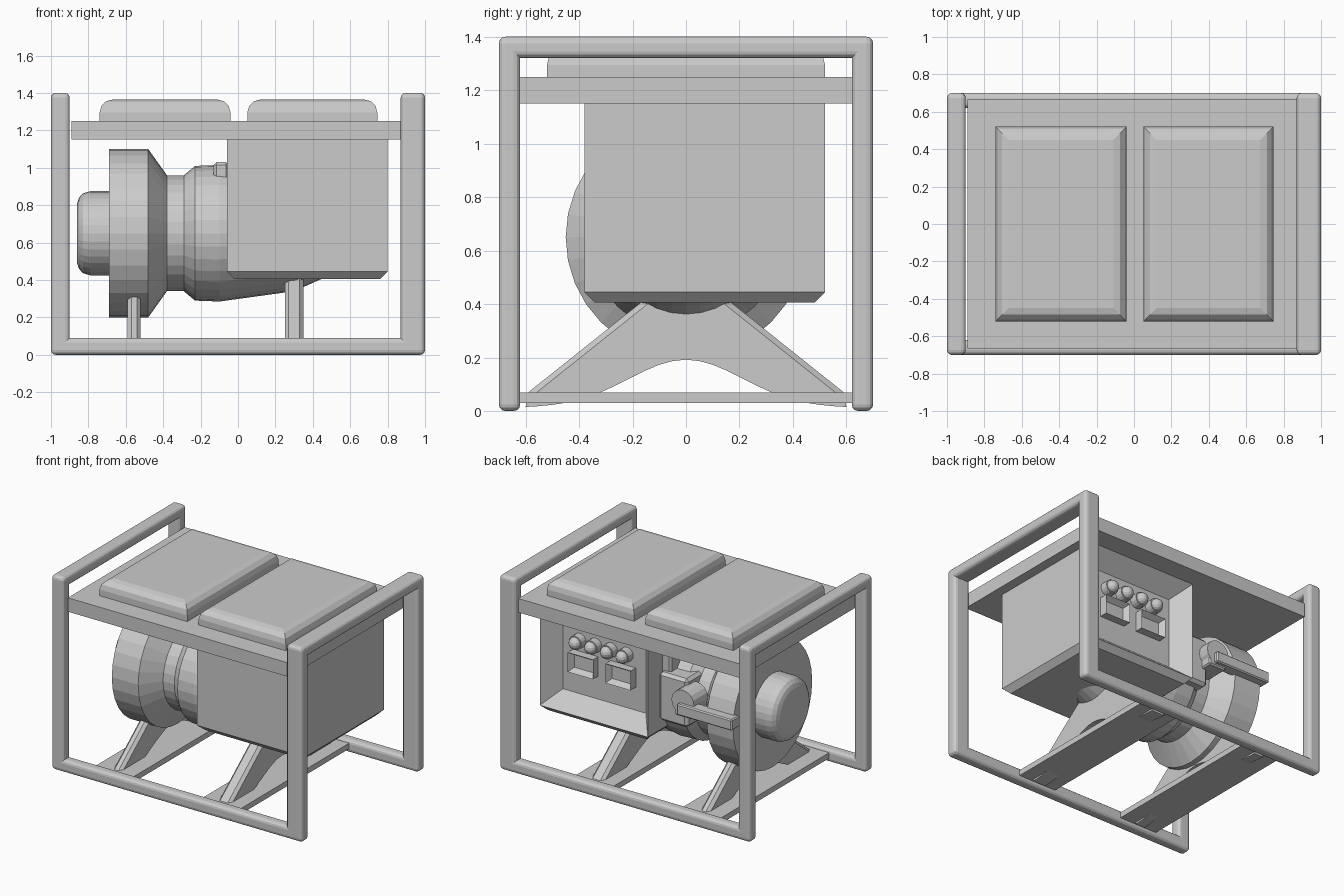
import bpy, bmesh, math
from mathutils import Matrix

if "Cube" in bpy.data.objects:
    bpy.data.objects.remove(bpy.data.objects["Cube"])


def finish(bm, name):
    bmesh.ops.recalc_face_normals(bm, faces=bm.faces[:])
    me = bpy.data.meshes.new(name)
    bm.to_mesh(me)
    bm.free()
    ob = bpy.data.objects.new(name, me)
    bpy.context.collection.objects.link(ob)
    return ob


def box_bm(x0, x1, y0, y1, z0, z1):
    bm = bmesh.new()
    bmesh.ops.create_cube(bm, size=1)
    for v in bm.verts:
        v.co = ((x0, x1)[v.co.x > 0], (y0, y1)[v.co.y > 0], (z0, z1)[v.co.z > 0])
    return bm


def bevel(bm, w, seg, test=lambda e: True):
    edges = [e for e in bm.edges if test(e)]
    bmesh.ops.bevel(bm, geom=edges, offset=w, segments=seg, profile=0.5, affect='EDGES')


def box(name, x0, x1, y0, y1, z0, z1, w=0, seg=1):
    bm = box_bm(x0, x1, y0, y1, z0, z1)
    if w:
        bevel(bm, w, seg)
    return finish(bm, name)


def lathe_x(name, profile, z, n=32):
    # closed solid of revolution about the x axis; profile is (x, radius)
    bm = bmesh.new()
    rings = []
    for x, r in profile:
        rings.append([bm.verts.new((x, r * math.cos(2 * math.pi * i / n),
                                    z + r * math.sin(2 * math.pi * i / n))) for i in range(n)])
    for a, b in zip(rings, rings[1:]):
        for i in range(n):
            j = (i + 1) % n
            bm.faces.new((a[i], a[j], b[j], b[i]))
    bm.faces.new(rings[0])
    bm.faces.new(rings[-1])
    return finish(bm, name)


def inset_face(bm, face, margin, depth):
    bmesh.ops.inset_region(bm, faces=[face], thickness=margin, depth=0, use_even_offset=True)
    for v in face.verts:
        v.co.y -= depth


def back_face(bm):
    bm.faces.ensure_lookup_table()
    bm.normal_update()
    return max((f for f in bm.faces if f.normal.y > 0.9), key=lambda f: f.calc_area())


# Tubular frame: two long rails, four posts, two top handles
for side, s in (("front", -1), ("back", 1)):
    y0, y1 = sorted((s * 0.62, s * 0.7))
    box(side + "_rail", -1, 1, y0, y1, 0, 0.09, 0.025, 3)
    box(side + "_left_post", -1, -0.9, y0, y1, 0, 1.4, 0.025, 3)
    box(side + "_right_post", 0.87, 1, y0, y1, 0, 1.4, 0.025, 3)
box("left_handle", -1, -0.9, -0.7, 0.7, 1.32, 1.4, 0.025, 3)
box("right_handle", 0.87, 1, -0.7, 0.7, 1.32, 1.4, 0.025, 3)

# Top tray with two raised covers
box("top_tray", -0.89, 0.87, -0.665, 0.665, 1.15, 1.25)
for name, x0, x1 in (("left_cover", -0.74, -0.04), ("right_cover", 0.05, 0.745)):
    bm = box_bm(x0, x1, -0.52, 0.52, 1.24, 1.365)
    bevel(bm, 0.07, 3, lambda e: all(v.co.z > 1.3 for v in e.verts))
    finish(bm, name)

# Motor body and end cap
MZ = 0.65
lathe_x("motor_cap", [(-0.86, 0.16), (-0.85, 0.19), (-0.83, 0.213), (-0.79, 0.225), (-0.68, 0.225)], MZ)
lathe_x("motor_body", [(-0.69, 0.45), (-0.48, 0.45), (-0.38, 0.31), (-0.29, 0.31), (-0.23, 0.36),
                       (-0.1, 0.365), (0.3, 0.31), (0.5, 0.22)], MZ)

# Control box with chamfered base and recessed panel
bm = box_bm(-0.06, 0.8, -0.38, 0.52, 0.405, 1.15)
bevel(bm, 0.04, 1, lambda e: all(v.co.z < 0.5 for v in e.verts))
inset_face(bm, back_face(bm), 0.1, 0.12)
finish(bm, "control_box")

# Knobs: short cylinder with a domed end
for i in range(4):
    x = 0.19 + i * 0.125
    bm = bmesh.new()
    bmesh.ops.create_cone(bm, cap_ends=True, segments=16, radius1=0.05, radius2=0.05, depth=0.06,
                          matrix=Matrix.Translation((x, 0.425, 0.93)) @ Matrix.Rotation(math.pi / 2, 4, 'X'))
    bmesh.ops.create_uvsphere(bm, u_segments=16, v_segments=8, radius=0.043,
                              matrix=Matrix.Translation((x, 0.455, 0.93)))
    finish(bm, "knob")

# Outlets with sunken faces
for x in (0.22, 0.52):
    bm = box_bm(x - 0.1, x + 0.1, 0.39, 0.46, 0.71, 0.85)
    inset_face(bm, back_face(bm), 0.025, 0.04)
    finish(bm, "outlet")

# Intake block, coupling and exhaust on the back of the motor
box("intake_block", -0.29, -0.06, 0.0, 0.4, 0.52, 0.87, 0.02)
box("coupling_shroud", -0.13, -0.05, -0.2, 0.36, 0.6, 1.03, 0.015)
box("exhaust_bar", -0.72, -0.28, 0.42, 0.51, 0.66, 0.74, 0.008)
box("exhaust_mount", -0.38, -0.24, 0.3, 0.48, 0.64, 0.76, 0.01)
lathe = bmesh.new()
bmesh.ops.create_cone(lathe, cap_ends=True, segments=16, radius1=0.09, radius2=0.09, depth=0.16,
                      matrix=Matrix.Translation((-0.31, 0.4, 0.745)) @ Matrix.Rotation(math.pi / 2, 4, 'X'))
finish(lathe, "exhaust_elbow")

# Cradles: flat plate plus arched A-shaped web
for name, xc, h in (("left", -0.555, 0.035), ("right", 0.3, 0.05)):
    box(name + "_cradle_plate", xc - 0.15, xc + 0.15, -0.65, 0.65, 0.03, 0.07)
    pts = [(y / 20, 0.012 + 0.18 * math.exp(-(y / 6) ** 2)) for y in range(-12, 13)]
    pts += [(0.59, 0.07), (0.17, 0.405), (-0.17, 0.405), (-0.59, 0.07)]
    bm = bmesh.new()
    f = bm.faces.new([bm.verts.new((xc - h, y, z)) for y, z in pts])
    ext = bmesh.ops.extrude_face_region(bm, geom=[f])["geom"]
    for v in ext:
        if isinstance(v, bmesh.types.BMVert):
            v.co.x = xc + h
    bevel(bm, 0.02, 1, lambda e: abs(e.verts[0].co.x - e.verts[1].co.x) < 1e-4
          and abs(e.verts[0].co.z - e.verts[1].co.z) > 0.3)
    finish(bm, name + "_cradle_web")
